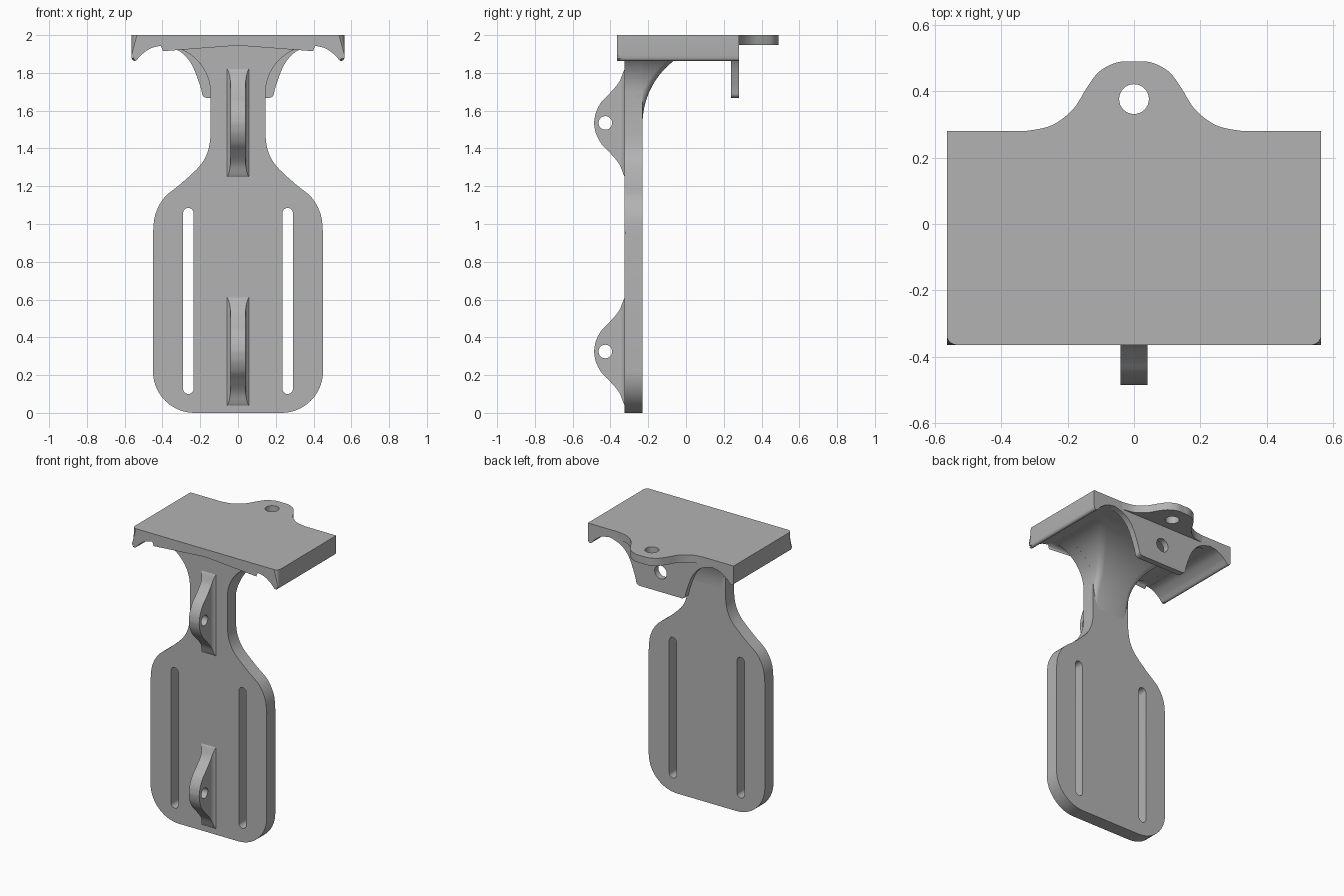
import bpy, bmesh, math
from mathutils import Vector

if "Cube" in bpy.data.objects:
    bpy.data.objects.remove(bpy.data.objects["Cube"], do_unlink=True)

grey = bpy.data.materials.new("plain_grey")
grey.use_nodes = True
colour = (0.45, 0.45, 0.45, 1)
grey.diffuse_color = colour
grey.node_tree.nodes["Principled BSDF"].inputs["Base Color"].default_value = colour


def finish(name, bm):
    bmesh.ops.recalc_face_normals(bm, faces=bm.faces)
    mesh = bpy.data.meshes.new(name)
    bm.to_mesh(mesh)
    bm.free()
    mesh.materials.append(grey)
    ob = bpy.data.objects.new(name, mesh)
    bpy.context.collection.objects.link(ob)
    return ob


def arc(cx, cy, r, start, end, n=14):
    angles = [math.radians(start + (end - start) * i / n) for i in range(n + 1)]
    return [(cx + r * math.cos(a), cy + r * math.sin(a)) for a in angles]


def spline(pts, n=5):
    """Smooth curve through a few points."""
    p = [Vector(q) for q in [pts[0]] + pts + [pts[-1]]]
    out = []
    for a, b, c, d in zip(p, p[1:], p[2:], p[3:]):
        for i in range(n):
            t = i / n
            q = b + (c - a) * t / 2 + (a - b * 2.5 + c * 2 - d / 2) * t * t
            q += (b * 1.5 - a / 2 - c * 1.5 + d / 2) * t ** 3
            out.append(tuple(q))
    return out + [tuple(pts[-1])]


def mirrored(half):
    return half + [(-x, v) for x, v in reversed(half) if x > 1e-5]


def front_map(u, v, d):
    return (u, d, v)


def top_map(u, v, d):
    return (u, v, d)


def side_map(u, v, d):
    return (d, u, v)


def prism(name, outline, lo, hi, place, rule=None, width=0.03):
    """Extrude an outline; round the edges picked by the rule."""
    bm = bmesh.new()
    rings = [[bm.verts.new(place(u, v, d)) for u, v in outline] for d in (lo, hi)]
    bm.faces.new(rings[0])
    bm.faces.new(rings[1])
    n = len(outline)
    for i in range(n):
        j = (i + 1) % n
        bm.faces.new((rings[0][i], rings[0][j], rings[1][j], rings[1][i]))
    if rule:
        edges = [e for e in bm.edges if rule(e.verts[0].co, e.verts[1].co)]
        bmesh.ops.bevel(bm, geom=edges, offset=width, segments=5, profile=0.5,
                        affect='EDGES', clamp_overlap=False)
    return finish(name, bm)


def loft(name, slices):
    bm = bmesh.new()
    rings = [[bm.verts.new(p) for p in s] for s in slices]
    bm.faces.new(rings[0])
    bm.faces.new(rings[-1])
    n = len(rings[0])
    for a, b in zip(rings, rings[1:]):
        for i in range(n):
            j = (i + 1) % n
            bm.faces.new((a[i], a[j], b[j], b[i]))
    return finish(name, bm)


def cut(ob, outline, lo, hi, place):
    cutter = prism("cutter", outline, lo, hi, place)
    cutter.hide_render = True
    mod = ob.modifiers.new("cut", 'BOOLEAN')
    mod.operation, mod.solver, mod.object = 'DIFFERENCE', 'EXACT', cutter
    bpy.context.view_layer.objects.active = ob
    bpy.ops.object.modifier_apply(modifier=mod.name)
    bpy.data.objects.remove(cutter, do_unlink=True)


def circle(cx, cy, r):
    return arc(cx, cy, r, 0, 360, 32)[:-1]


parts = []
ARCH_X, ARCH_Z, ARCH_R = 0.4, 1.69, 0.255

# Back plate with shoulders, neck and flared top
half = [(0, 0)] + arc(0.23, 0.22, 0.22, -90, 0)
half += spline([(0.45, 0.95), (0.438, 1.05), (0.39, 1.14), (0.3, 1.215),
                (0.2, 1.31), (0.158, 1.39), (0.145, 1.47)])
half += arc(ARCH_X, ARCH_Z, ARCH_R, 180, 90) + [(0.4, 1.965), (0, 1.965)]
plate = prism("back_plate", mirrored(half), -0.325, -0.23, front_map,
              lambda a, b: abs(a.y - b.y) < 1e-5 and min(a.z, b.z) < 1.93, 0.036)
for s in (-1, 1):
    slot = arc(s * 0.263, 1.057, 0.028, 0, 180) + arc(s * 0.263, 0.128, 0.028, 180, 360)
    cut(plate, slot, -0.5, 0, front_map)
parts.append(plate)

# Top shelf with drooping side lips
half = [(0, 1.945)] + spline([(0.4, 1.945), (0.46, 1.931), (0.51, 1.897), (0.537, 1.868),
                              (0.55, 1.864), (0.561, 1.872), (0.565, 1.89)])
half += [(0.565, 2), (0, 2)]
parts.append(prism("top_shelf", mirrored(half), -0.365, 0.28, front_map,
                   lambda a, b: max(a.y, b.y) < -0.36 and min(a.z, b.z) < 1.99))

# Rear tab, level with the shelf
half = spline([(0.33, 0.28), (0.25, 0.297), (0.185, 0.345), (0.143, 0.41),
               (0.105, 0.46), (0.05, 0.488), (0, 0.49)])
tab = prism("rear_tab", mirrored(half), 1.947, 2, top_map)
cut(tab, circle(0, 0.377, 0.045), 1.8, 2.2, top_map)
parts.append(tab)

# Hanging flap under the rear edge
half = [(0, 1.667), (0.16, 1.667)]
half += spline([(0.165, 1.667), (0.187, 1.68), (0.2, 1.73), (0.246, 1.846),
                (0.31, 1.915), (0.4, 1.947)]) + [(0, 1.947)]
flap = prism("rear_flap", mirrored(half), 0.238, 0.28, front_map)
cut(flap, circle(0, 1.806, 0.047), 0, 0.5, front_map)
parts.append(flap)

# Gusset sweeping from the neck to the shelf underside
slices = []
for y, z in arc(0.19, 1.53, 0.42, 180, 90, 24):
    rise = min(max(z - ARCH_Z, 0), ARCH_R)
    w = ARCH_X - math.sqrt(ARCH_R ** 2 - rise ** 2)
    edge = arc(w - 0.036, y - 0.036, 0.036, 0, 90, 4)
    ring = [(w, -0.28)] + edge
    slices.append([(x, v, z) for x, v in ring] + [(-x, v, z) for x, v in reversed(ring)])
parts.append(loft("gusset", slices))

# Two front lugs with flared roots
profile = spline([(-0.3, 0.3), (-0.325, 0.285), (-0.355, 0.215), (-0.41, 0.15),
                  (-0.45, 0.108), (-0.477, 0.055), (-0.486, 0.008)])
for name, zc in (("lower_lug", 0.325), ("upper_lug", 1.535)):
    slices = []
    for y, h in profile:
        w = 0.04 + 0.017 * max(0, min(1, (y + 0.355) / 0.03)) ** 2
        slices.append([(-w, y, zc - h), (w, y, zc - h), (w, y, zc + h), (-w, y, zc + h)])
    lug = loft(name, slices)
    cut(lug, circle(-0.427, zc, 0.036), -0.2, 0.2, side_map)
    parts.append(lug)

# Smooth shading that keeps edges sharp
bpy.ops.object.select_all(action='DESELECT')
for ob in parts:
    ob.select_set(True)
bpy.context.view_layer.objects.active = parts[0]
bpy.ops.object.shade_smooth_by_angle(angle=math.radians(32))
